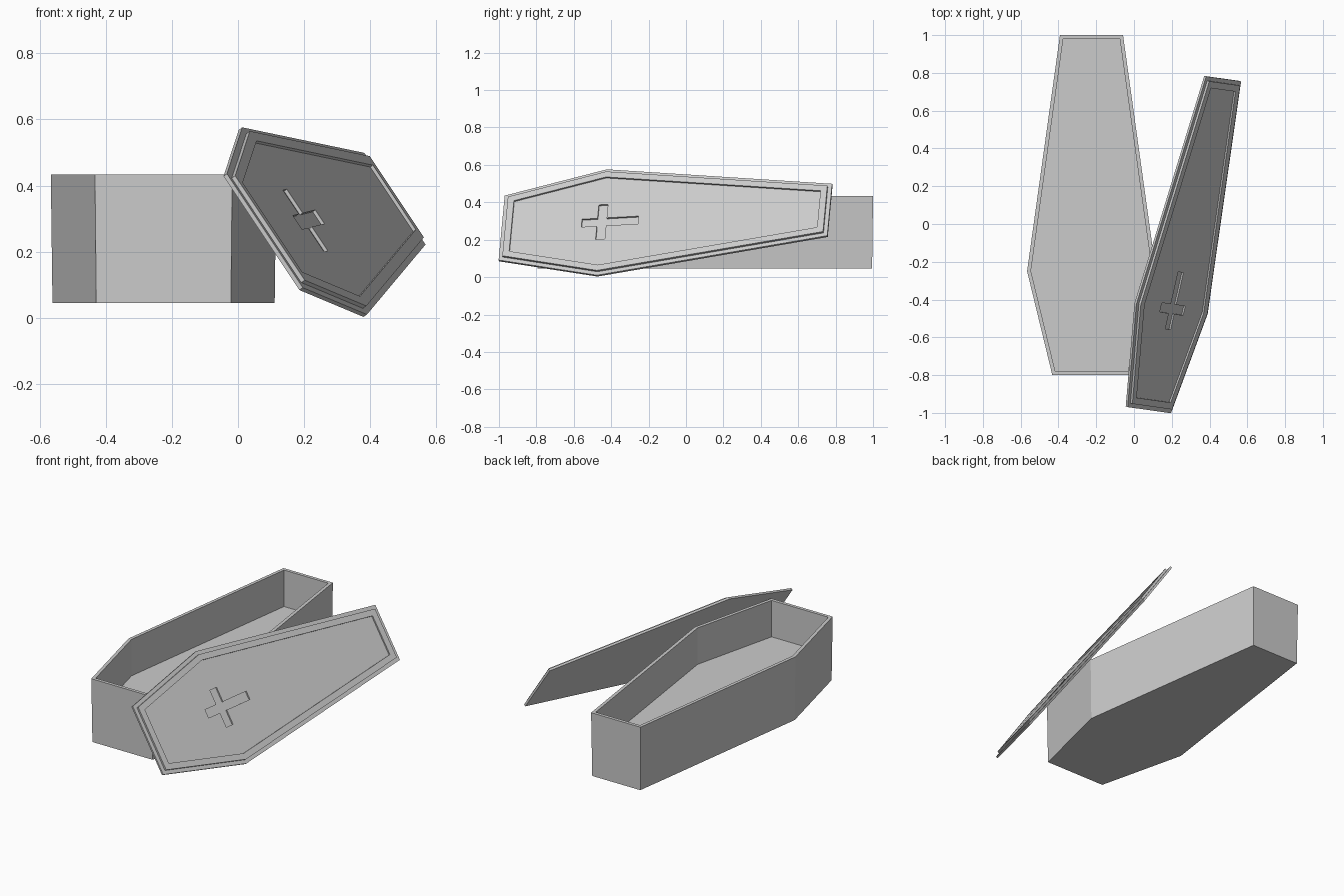
import bpy, bmesh
from mathutils import Vector, Matrix

if "Cube" in bpy.data.objects:
    bpy.data.objects.remove(bpy.data.objects["Cube"])


def coffin_outline(inset=0.0):
    """Six-sided outline, widest at y = 0, moved inwards by inset."""
    right = [(0.2075, -0.55), (0.341, 0.0), (0.167, 1.25)]
    pts = [Vector(p) for p in right + [(-x, y) for x, y in reversed(right)]]
    out = []
    for i, p in enumerate(pts):
        a = (p - pts[i - 1]).normalized()
        b = (pts[(i + 1) % len(pts)] - p).normalized()
        na, nb = Vector((-a.y, a.x)), Vector((-b.y, b.x))
        out.append(p + (na + nb) * inset / (1 + na.dot(nb)))
    return out


def loft(name, rings, matrix):
    """Closed solid through a list of (outline, height) rings."""
    bm = bmesh.new()
    loops = [[bm.verts.new((p[0], p[1], z)) for p in pts] for pts, z in rings]
    n = len(loops[0])
    for lo, hi in zip(loops, loops[1:]):
        for i in range(n):
            j = (i + 1) % n
            bm.faces.new((lo[i], lo[j], hi[j], hi[i]))
    bm.faces.new(loops[0][::-1])
    bm.faces.new(loops[-1])
    bmesh.ops.recalc_face_normals(bm, faces=bm.faces)
    mesh = bpy.data.meshes.new(name)
    bm.to_mesh(mesh)
    bm.free()
    obj = bpy.data.objects.new(name, mesh)
    bpy.context.collection.objects.link(obj)
    obj.matrix_world = matrix
    return obj


# Open box with slightly drafted sides and a raised inner floor
loft("coffin_box", [
    (coffin_outline(0.005), 0.045),
    (coffin_outline(), 0.433),
    (coffin_outline(0.02), 0.433),
    (coffin_outline(0.02), 0.21),
], Matrix.Translation((-0.225, -0.25, 0)))

# Lid leaning on the box: axes across, along and out of the lid
along = Vector((0.2185, 0.974, 0.0537)).normalized()
normal = Vector((0.554, -0.074, -0.83)).cross(along).normalized()
across = along.cross(normal)
lean = Matrix((across, along, normal)).transposed().to_4x4()
lean.translation = (0.191, -0.447, 0.286)

# Stepped lid with a raised border and a sunken panel
PANEL = 0.016
lid = loft("coffin_lid", [
    (coffin_outline(), 0.0),
    (coffin_outline(), 0.013),
    (coffin_outline(0.022), 0.013),
    (coffin_outline(0.022), 0.026),
    (coffin_outline(0.057), 0.026),
    (coffin_outline(0.057), PANEL),
], lean)

# Cross engraved in the panel
w, arm, head, tail = 0.025, 0.112, -0.11, 0.2
half = [(w, head), (w, -w), (arm, -w), (arm, w), (w, w), (w, tail)]
cross = half + [(-x, y) for x, y in reversed(half)]
cutter = loft("cross_cutter", [(cross, PANEL - 0.01), (cross, 0.05)], lean)
cutter.hide_render = True

bpy.context.view_layer.update()
cut = lid.modifiers.new("engraving", 'BOOLEAN')
cut.operation = 'DIFFERENCE'
cut.solver = 'EXACT'
cut.object = cutter
bpy.context.view_layer.objects.active = lid
bpy.ops.object.modifier_apply(modifier=cut.name)
bpy.data.objects.remove(cutter)
